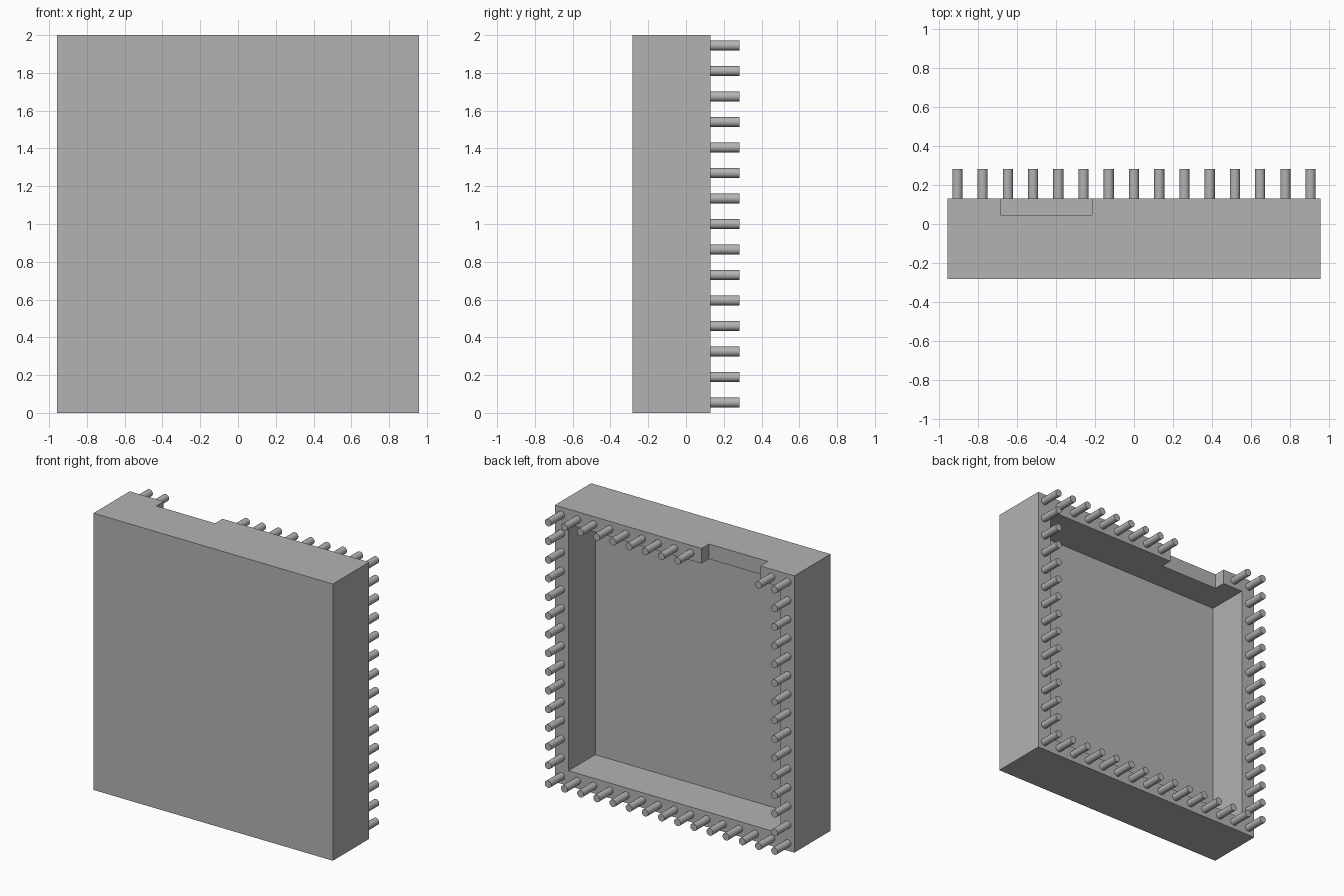
import bpy
import math

if "Cube" in bpy.data.objects:
    bpy.data.objects.remove(bpy.data.objects["Cube"], do_unlink=True)

W, H = 1.914, 2.0                 # outer width and height
FRONT, BACK, TIP = -0.283, 0.13, 0.283
WALL, FLOOR = 0.109, -0.175       # rim width, y of the recessed panel
NOTCH = (-0.685, -0.215)
COUNT, RADIUS = 15, 0.026
PIN_X, PIN_Z = 0.905, 0.945       # pin grid half extents

grey = bpy.data.materials.new("plain_grey")
grey.use_nodes = True
grey.diffuse_color = (0.45, 0.45, 0.45, 1)
grey.node_tree.nodes["Principled BSDF"].inputs["Base Color"].default_value = grey.diffuse_color


def box(name, low, high):
    bpy.ops.mesh.primitive_cube_add(size=1, location=[(a + b) / 2 for a, b in zip(low, high)])
    ob = bpy.context.object
    ob.name = name
    ob.scale = [b - a for a, b in zip(low, high)]
    bpy.ops.object.transform_apply(location=True, rotation=True, scale=True)
    ob.data.materials.append(grey)
    return ob


def cut(target, cutter):
    mod = target.modifiers.new("cut", "BOOLEAN")
    mod.operation, mod.solver, mod.object = "DIFFERENCE", "EXACT", cutter
    bpy.context.view_layer.objects.active = target
    bpy.ops.object.modifier_apply(modifier=mod.name)
    bpy.data.objects.remove(cutter, do_unlink=True)


# Open-backed housing with a notch through the top wall
housing = box("housing", (-W / 2, FRONT, 0), (W / 2, BACK, H))
cut(housing, box("cavity_cutter", (WALL - W / 2, FLOOR, WALL), (W / 2 - WALL, BACK + 0.1, H - WALL)))
cut(housing, box("notch_cutter", (NOTCH[0], 0.045, H - WALL - 0.05), (NOTCH[1], BACK + 0.1, H + 0.1)))

# Pins around the rim, skipping those over the notch
bpy.ops.mesh.primitive_cylinder_add(vertices=24, radius=RADIUS, depth=TIP - BACK,
                                    rotation=(math.pi / 2, 0, 0))
first = bpy.context.object
bpy.ops.object.transform_apply(location=False, rotation=True, scale=False)
bpy.ops.object.shade_smooth_by_angle(angle=math.radians(40))
first.data.materials.append(grey)
pin_mesh = first.data
bpy.data.objects.remove(first, do_unlink=True)

for col in range(COUNT):
    for row in range(COUNT):
        if col not in (0, COUNT - 1) and row not in (0, COUNT - 1):
            continue
        x = PIN_X * (2 * col / (COUNT - 1) - 1)
        z = H / 2 + PIN_Z * (2 * row / (COUNT - 1) - 1)
        if row == COUNT - 1 and NOTCH[0] < x < NOTCH[1]:
            continue
        pin = bpy.data.objects.new(f"pin_{col}_{row}", pin_mesh)
        pin.location = (x, (BACK + TIP) / 2, z)
        bpy.context.collection.objects.link(pin)
